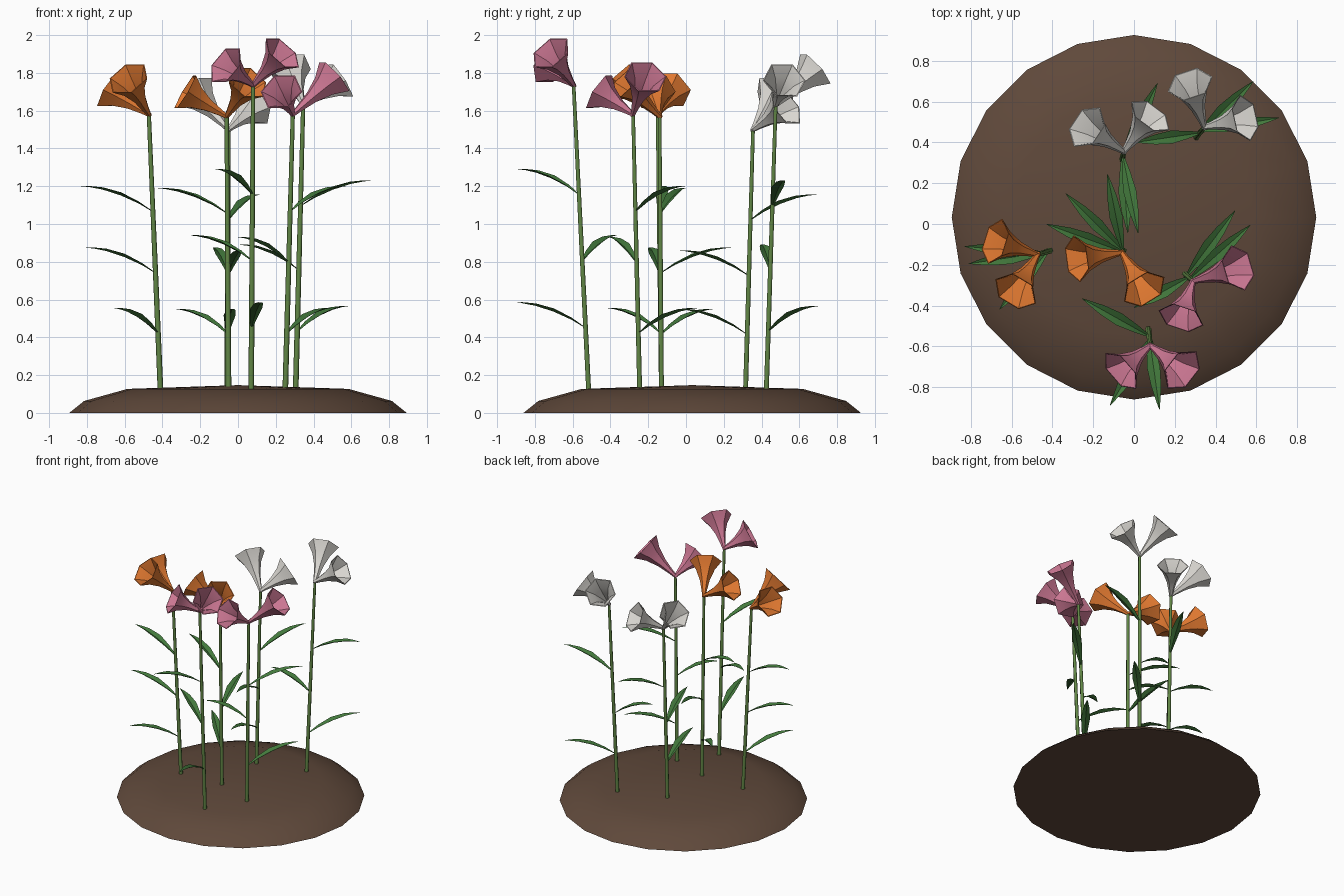
import bpy, bmesh
from math import cos, sin, pi, radians
from mathutils import Vector

if "Cube" in bpy.data.objects:
    bpy.data.objects.remove(bpy.data.objects["Cube"])

def material(name, rgb):
    m = bpy.data.materials.new(name)
    m.diffuse_color = (*rgb, 1)
    m.use_nodes = True
    m.node_tree.nodes["Principled BSDF"].inputs["Base Color"].default_value = m.diffuse_color
    return m

SOIL = material("soil", (0.115, 0.066, 0.043))
STEM = material("stem_green", (0.12, 0.24, 0.06))
LEAF = material("leaf_green", (0.055, 0.19, 0.045))
PETAL = {"white": material("white_petal", (0.72, 0.70, 0.66)),
         "orange": material("orange_petal", (0.75, 0.19, 0.03)),
         "pink": material("pink_petal", (0.62, 0.19, 0.30))}

def finish(name, bm, mat, angle=None):
    me = bpy.data.meshes.new(name)
    bm.to_mesh(me)
    bm.free()
    ob = bpy.data.objects.new(name, me)
    bpy.context.collection.objects.link(ob)
    me.materials.append(mat)
    if angle:
        bpy.ops.object.select_all(action='DESELECT')
        ob.select_set(True)
        bpy.context.view_layer.objects.active = ob
        bpy.ops.object.shade_smooth_by_angle(angle=radians(angle))
    return ob

def lathe(bm, sections, side, up, n, cap_start=False, cap_end=False):
    """Skin rings given as (centre, radius), spanned by the side and up axes."""
    rings = [[bm.verts.new(c + r * (cos(2*pi*i/n) * side + sin(2*pi*i/n) * up))
              for i in range(n)] for c, r in sections]
    for a, b in zip(rings, rings[1:]):
        for i in range(n):
            j = (i + 1) % n
            bm.faces.new((a[i], a[j], b[j], b[i]))
    if cap_start:
        bm.faces.new(rings[0][::-1])
    if cap_end:
        bm.faces.new(rings[-1])
    return rings

X, Y, Z = Vector((1, 0, 0)), Vector((0, 1, 0)), Vector((0, 0, 1))

# Soil mound
bm = bmesh.new()
c = Vector((0, 0.033, 0))
rings = lathe(bm, [(c + Z*z, r) for r, z in ((.893, 0), (.815, .063), (.585, .127))],
              X, Y, 20, cap_start=True)
peak = bm.verts.new(c + Z * .147)
for i in range(20):
    bm.faces.new((rings[-1][i], rings[-1][(i + 1) % 20], peak))
finish("soil_mound", bm, SOIL, 60)

def stem(name, base, top):
    bm = bmesh.new()
    lathe(bm, [(base, .015), (base.lerp(top, .5), .0135), (top, .011)], X, Y, 6, True, True)
    finish(name, bm, STEM, 65)

# Trumpet bloom: outer skin, thin lip, then inner skin down to the throat
def bloom(name, apex, rim, mat):
    axis = rim - apex
    d = axis.normalized()
    side = d.cross(Z).normalized()
    up = side.cross(d)
    prof = [(-.04, .012), (.15, .019), (.45, .036), (.75, .068), (1, .116),
            (1.0, .110), (.76, .062), (.46, .030), (.2, .010)]
    bm = bmesh.new()
    lathe(bm, [(apex + axis * t, r) for t, r in prof], side, up, 6, True, True)
    bmesh.ops.recalc_face_normals(bm, faces=bm.faces)
    finish(name, bm, mat, 40)

# Arched leaf with a folded midrib
def leaf(name, root, tip):
    flat = Vector((tip.x - root.x, tip.y - root.y, 0)).normalized()
    side = flat.cross(Z)
    bm = bmesh.new()
    rows = []
    for t, w in ((0, .006), (.2, .020), (.45, .032), (.7, .024), (.88, .011), (1, .001)):
        p = root.lerp(tip, t) + Z * (.13 * t * (1 - t))
        rows.append([bm.verts.new(p - side*w + Z*w*.3), bm.verts.new(p - Z*w*.2),
                     bm.verts.new(p + side*w + Z*w*.3)])
    for a, b in zip(rows, rows[1:]):
        for i in (0, 1):
            bm.faces.new((a[i], a[i+1], b[i+1], b[i]))
    finish(name, bm, LEAF, 30)

# Plants: colour, stem foot, stem top, bloom rim centres, leaf tips
plants = [
    ("orange", (-.41, -.13), (-.472, -.15, 1.58),
     [(-.68, -.085, 1.71), (-.58, -.33, 1.77)],
     [(-.83, -.11, 1.20), (-.81, -.195, .875), (-.66, -.42, .555)]),
    ("orange", (-.05, -.13), (-.06, -.14, 1.57),
     [(-.28, -.17, 1.70), (.05, -.32, 1.75)],
     [(-.43, 0, 1.19), (-.13, .245, .875), (-.335, .15, .55)]),
    ("white", (-.058, .315), (-.05, .355, 1.50),
     [(-.23, .475, 1.70), (.08, .53, 1.62)],
     [(.115, .69, 1.155), (.02, -.045, .86), (-.03, -.045, .55)]),
    ("white", (.305, .425), (.345, .475, 1.63),
     [(.275, .685, 1.82), (.545, .52, 1.76)],
     [(.71, .52, 1.23), (.01, .40, .89), (.585, .70, .565)]),
    ("pink", (.25, -.245), (.29, -.28, 1.58),
     [(.51, -.215, 1.78), (.23, -.46, 1.70)],
     [(.57, -.005, 1.20), (0, -.41, .93), (.495, .065, .555)]),
    ("pink", (.07, -.515), (.08, -.595, 1.735),
     [(-.065, -.72, 1.84), (.235, -.715, 1.905)],
     [(-.118, -.89, 1.29), (-.255, -.365, .94), (.125, -.91, .585)]),
]

for k, (colour, foot, top, rims, tips) in enumerate(plants, 1):
    base, top = Vector((*foot, .11)), Vector(top)
    stem(f"stem_{k}", base, top)
    for i, rim in enumerate(rims, 1):
        bloom(f"{colour}_bloom_{k}_{i}", top, Vector(rim), PETAL[colour])
    for i, tip in enumerate(tips, 1):
        z = tip[2] - .135
        root = base.lerp(top, (z - base.z) / (top.z - base.z))
        leaf(f"leaf_{k}_{i}", root, Vector(tip))
